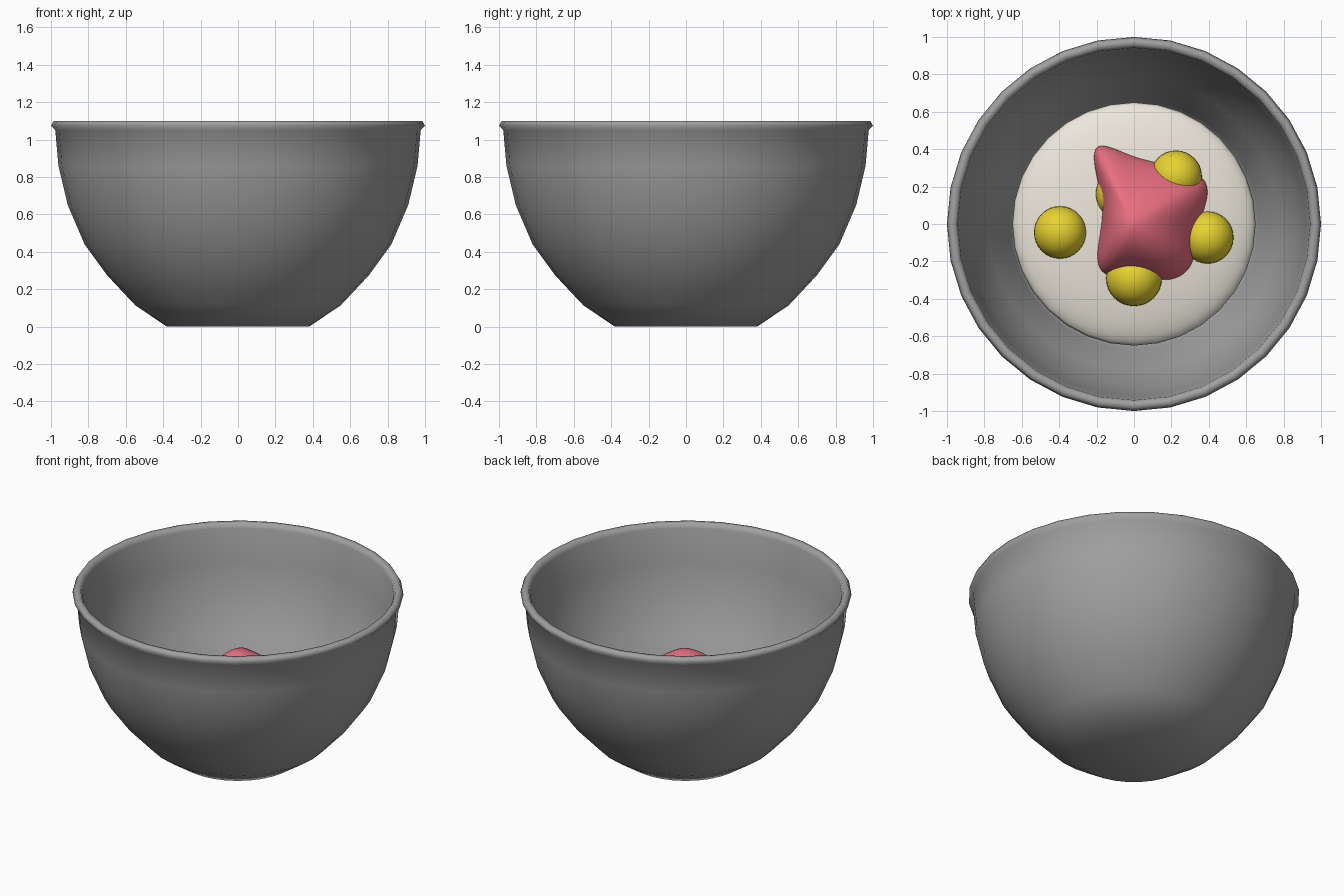
import bpy, bmesh, math

if "Cube" in bpy.data.objects:
    bpy.data.objects.remove(bpy.data.objects["Cube"])


def material(name, color):
    m = bpy.data.materials.new(name)
    m.diffuse_color = (*color, 1)
    m.use_nodes = True
    m.node_tree.nodes["Principled BSDF"].inputs["Base Color"].default_value = m.diffuse_color
    return m


def loft(name, rings, bottom, top, mat):
    """Skin a stack of closed rings, closed by two end points."""
    bm = bmesh.new()
    loops = [[bm.verts.new(p) for p in ring] for ring in rings]
    n = len(loops[0])
    for a, b in zip(loops, loops[1:]):
        for i in range(n):
            j = (i + 1) % n
            bm.faces.new((a[i], a[j], b[j], b[i]))
    for point, loop in ((bottom, loops[0]), (top, loops[-1])):
        v = bm.verts.new(point)
        for i in range(n):
            bm.faces.new((loop[i], loop[(i + 1) % n], v))
    bmesh.ops.recalc_face_normals(bm, faces=bm.faces)
    for f in bm.faces:
        f.smooth = True
    me = bpy.data.meshes.new(name)
    bm.to_mesh(me)
    bm.free()
    ob = bpy.data.objects.new(name, me)
    bpy.context.collection.objects.link(ob)
    me.materials.append(mat)
    return ob


def ball(name, loc, scale, mat):
    bpy.ops.mesh.primitive_uv_sphere_add(segments=32, ring_count=16, radius=1, location=loc)
    ob = bpy.context.object
    ob.name = name
    ob.scale = scale
    ob.data.materials.append(mat)
    bpy.ops.object.shade_smooth()


def circle(r, z, n=32):
    return [(r * math.cos(2 * math.pi * i / n), r * math.sin(2 * math.pi * i / n), z)
            for i in range(n)]


# Bowl: outer wall, rolled rim, inner wall
dark = material("bowl_dark_grey", (.35, .35, .35))
profile = [(.38, 0), (.55, .115), (.70, .275), (.82, .44), (.91, .65), (.96, .86),
           (.977, 1.05), (1.0, 1.075), (.985, 1.10), (.955, 1.10), (.942, 1.07),
           (.92, .86), (.87, .65), (.78, .44), (.665, .27), (.655, .235), (.52, .14), (.36, .03)]
loft("bowl", [circle(r, z) for r, z in profile], (0, 0, 0), (0, 0, .03), dark)

# Rice: flattened mound
rice = material("rice_white", (.84, .80, .71))
ball("rice", (0, 0, .265), (.65, .65, .125), rice)

# Fish: lumpy tented piece resting on the rice, rounder towards its top
pink = material("fish_pink", (.82, .16, .22))
outline = [(-.22, .42), (-.155, .435), (0, .36), (.13, .335), (.28, .29), (.395, .25),
           (.405, .155), (.375, .06), (.335, -.06), (.33, -.16), (.31, -.25),
           (.20, -.32), (.05, -.285), (-.08, -.275), (-.165, -.285), (-.205, -.21),
           (-.196, -.11), (-.165, .05), (-.185, .18), (-.218, .32)]
levels = [(.9, .28, 0), (1, .34, 0), (.97, .41, 0), (.84, .50, .15), (.64, .59, .4),
          (.4, .655, .7), (.18, .685, 1)]
rings = []
for s, z, blend in levels:
    ring = []
    for x, y in outline:
        k = s * (1 - blend + blend * .28 / math.hypot(x, y))
        ring.append((x * k, y * k, z))
    rings.append(ring)
fish = loft("fish", rings, (0, 0, .28), (0, 0, .695), pink)
sub = fish.modifiers.new("soft", 'SUBSURF')
sub.levels = sub.render_levels = 2

# Round yellow garnish
yellow = material("garnish_yellow", (.80, .65, .03))
for i, (x, y, z, r) in enumerate([(-.395, -.045, .365, .14), (.392, -.072, .35, .14),
                                  (0, -.29, .38, .149), (.225, .255, .38, .138),
                                  (-.065, .16, .37, .14)]):
    ball(f"garnish_{i + 1}", (x, y, z), (r, r, r), yellow)
